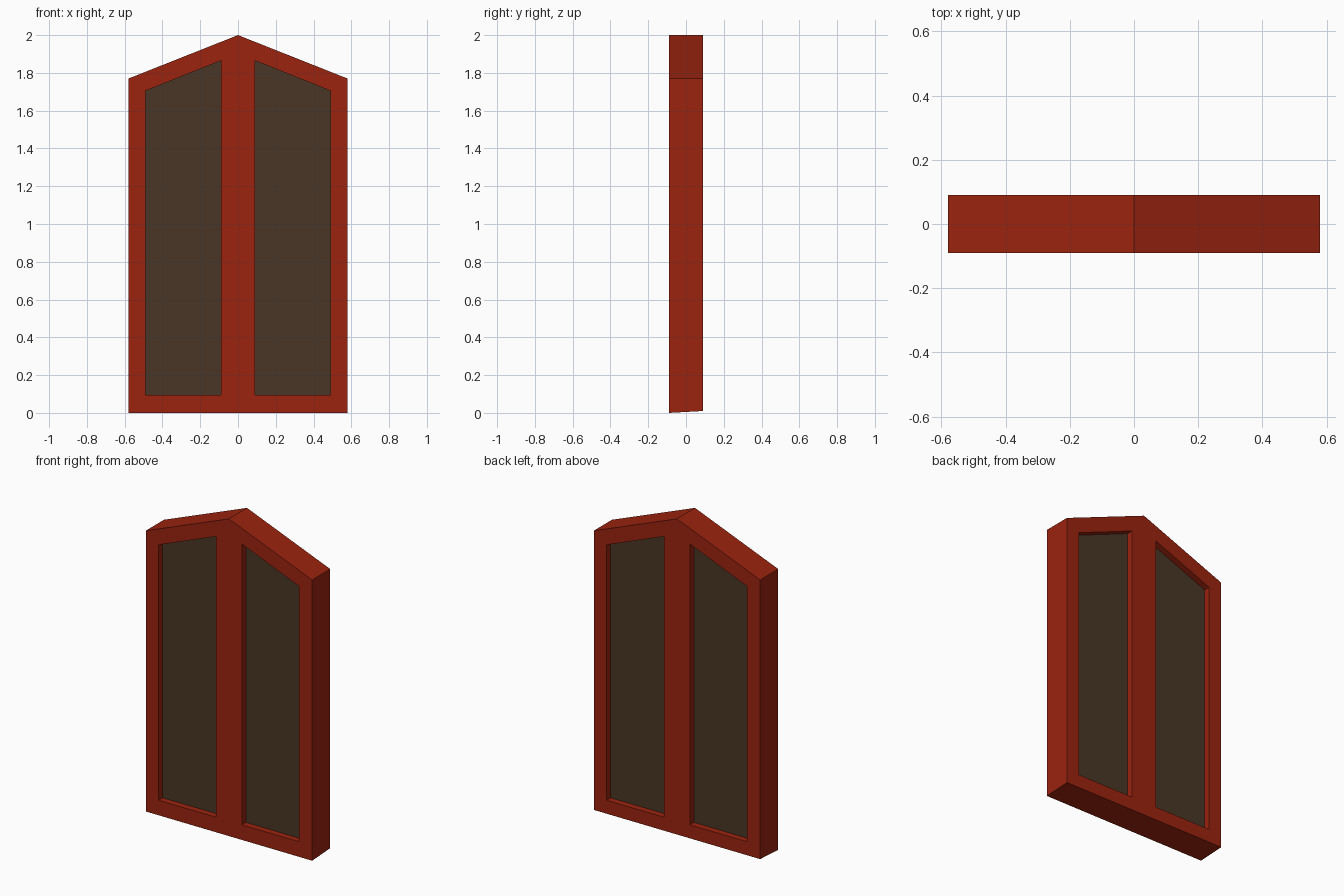
import bpy
import bmesh

cube = bpy.data.objects.get("Cube")
if cube:
    bpy.data.objects.remove(cube, do_unlink=True)


def make_material(name, rgb):
    mat = bpy.data.materials.new(name)
    mat.use_nodes = True
    mat.diffuse_color = (*rgb, 1)
    bsdf = next(n for n in mat.node_tree.nodes if n.type == 'BSDF_PRINCIPLED')
    bsdf.inputs["Base Color"].default_value = (*rgb, 1)
    return mat


red = make_material("red_frame_paint", (0.33, 0.0170, 0.0047))
brown = make_material("dark_brown_panel", (0.067, 0.037, 0.019))

# Half outlines in (x, z), counter-clockwise from the front
OUTER = [(0, 0), (0.58, 0), (0.58, 1.77), (0, 2.0)]
OPENING = [(0.09, 0.095), (0.49, 0.095), (0.49, 1.705), (0.09, 1.865)]
HALF_DEPTH = 0.09
PANEL_HALF_DEPTH = 0.05
BOTTOM_RISE = 0.01   # the underside lifts slightly towards the back


def finish(name, bm, mat):
    mesh = bpy.data.meshes.new(name)
    bm.to_mesh(mesh)
    bm.free()
    mesh.materials.append(mat)
    obj = bpy.data.objects.new(name, mesh)
    bpy.context.collection.objects.link(obj)
    return obj


def ring(bm, outline, y):
    return [bm.verts.new((x, y, z)) for x, z in outline]


# Frame: half of the border around one opening, mirrored at the centre post
bm = bmesh.new()
outer_f, outer_b = (ring(bm, OUTER, y) for y in (-HALF_DEPTH, HALF_DEPTH))
hole_f, hole_b = (ring(bm, OPENING, y) for y in (-HALF_DEPTH, HALF_DEPTH))
for v in outer_b[:2]:
    v.co.z += BOTTOM_RISE
for i in range(4):
    j = (i + 1) % 4
    bm.faces.new((outer_f[i], outer_f[j], hole_f[j], hole_f[i]))
    bm.faces.new((outer_b[j], outer_b[i], hole_b[i], hole_b[j]))
    bm.faces.new((hole_f[i], hole_f[j], hole_b[j], hole_b[i]))
    if i < 3:  # the centre line stays open for the mirror
        bm.faces.new((outer_f[i], outer_b[i], outer_b[j], outer_f[j]))
frame = finish("door_frame", bm, red)
mirror = frame.modifiers.new("mirror", 'MIRROR')
mirror.use_clip = True

# Recessed panels: slabs tucked slightly into the frame
TUCK = 0.01
for side, name in ((1, "left_panel"), (-1, "right_panel")):
    outline = [(side * (x + (TUCK if x > 0.3 else -TUCK)),
                z + (TUCK if z > 1 else -TUCK)) for x, z in OPENING]
    bm = bmesh.new()
    front, back = (ring(bm, outline, y) for y in (-PANEL_HALF_DEPTH, PANEL_HALF_DEPTH))
    bm.faces.new(front)
    bm.faces.new(back[::-1])
    for i in range(4):
        j = (i + 1) % 4
        bm.faces.new((front[i], back[i], back[j], front[j]))
    bmesh.ops.recalc_face_normals(bm, faces=bm.faces)
    finish(name, bm, brown)
